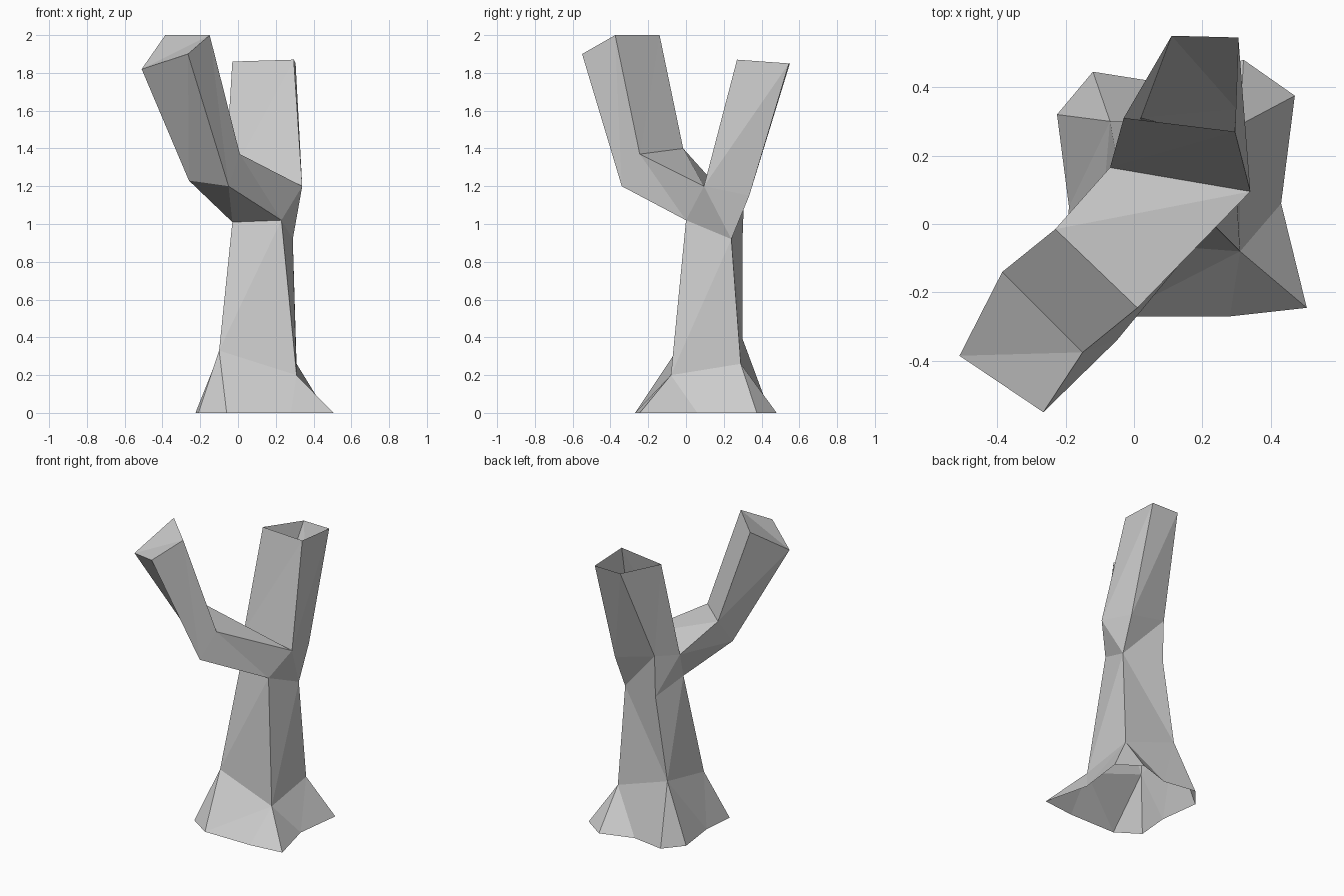
import bpy
import bmesh

default_cube = bpy.data.objects.get("Cube")
if default_cube:
    bpy.data.objects.remove(default_cube, do_unlink=True)

bark = bpy.data.materials.new("grey_bark")
bark.use_nodes = True
grey = (0.6, 0.6, 0.6, 1.0)
bark.diffuse_color = grey
bark.node_tree.nodes["Principled BSDF"].inputs["Base Color"].default_value = grey

bm = bmesh.new()


def ring(*points):
    """Create one cross-section of the tree as a list of vertices."""
    return [bm.verts.new(point) for point in points]


def bridge(lower, upper, flipped=()):
    """Join two equal rings with triangle pairs; flipped sides use the other diagonal."""
    count = len(lower)
    for i in range(count):
        j = (i + 1) % count
        if i in flipped:
            bm.faces.new((lower[i], lower[j], upper[i]))
            bm.faces.new((lower[j], upper[j], upper[i]))
        else:
            bm.faces.new((lower[i], lower[j], upper[j]))
            bm.faces.new((lower[i], upper[j], upper[i]))


# Trunk: a four-sided column, corners in order front left, back left, back right, front right
ankle = ring((.31, -.08, .20), (.31, .29, .26), (-.07, .30, .39), (-.10, -.05, .33))
neck = ring((.23, 0, 1.02), (.29, .24, .92), (.02, .30, .94), (-.03, .07, 1.01))
bridge(ankle, neck, flipped={1})

# Root flare: groups of ground points fan out from each ankle corner, open underneath
ground = [
    ring((.28, -.27, 0), (.505, -.245, 0), (.43, .06, 0)),
    ring((.47, .375, 0), (.32, .48, 0), (.10, .41, 0)),
    ring((-.12, .445, 0), (-.225, .32, 0), (-.19, .05, 0)),
    ring((-.21, -.17, 0), (-.06, -.27, 0)),
]
for i, corner in enumerate(ankle):
    next_corner = ankle[(i + 1) % len(ankle)]
    next_group = ground[(i + 1) % len(ground)]
    fan = ground[i]
    for start, end in zip(fan, fan[1:]):
        bm.faces.new((corner, start, end))
    # The gap between neighbouring fans
    bm.faces.new((corner, fan[-1], next_corner))
    bm.faces.new((next_corner, fan[-1], next_group[0]))

# Fork: the saddle edge shared by both branches, and the back of the rear branch
saddle_left, saddle_right = ring((.34, .095, 1.2), (-.07, .165, 1.2))
rear_left, rear_right = ring((.30, .335, 1.15), (.02, .31, 1.22))
front_left, back_left, back_right, front_right = neck
for corners in (
    (front_left, back_left, saddle_left),
    (back_left, rear_left, saddle_left),
    (back_left, back_right, rear_right),
    (back_left, rear_right, rear_left),
    (back_right, front_right, saddle_right),
    (back_right, saddle_right, rear_right),
):
    bm.faces.new(corners)

# Front branch: bends at an elbow and ends in a closed slanted cut
front_socket = [front_right, front_left, saddle_left, saddle_right]
elbow = ring((-.26, -.13, 1.23), (-.05, -.34, 1.2), (.01, -.245, 1.37), (-.23, -.015, 1.4))
front_tip = ring((-.51, -.385, 1.82), (-.265, -.55, 1.9), (-.15, -.375, 2), (-.385, -.14, 2))
bridge(front_socket, elbow)
bridge(elbow, front_tip)
bm.faces.new((front_tip[0], front_tip[1], front_tip[2]))
bm.faces.new((front_tip[0], front_tip[2], front_tip[3]))

# Rear branch: a straight hollow stub, open at the top
rear_socket = [saddle_right, saddle_left, rear_left, rear_right]
rear_tip = ring((-.03, .31, 1.86), (.295, .27, 1.87), (.305, .545, 1.85), (.11, .55, 1.85))
bridge(rear_socket, rear_tip)

# Flat-shaded tree object
bmesh.ops.recalc_face_normals(bm, faces=bm.faces)
mesh = bpy.data.meshes.new("forked_tree_trunk")
bm.to_mesh(mesh)
bm.free()
mesh.materials.append(bark)
tree = bpy.data.objects.new("forked_tree_trunk", mesh)
bpy.context.collection.objects.link(tree)
